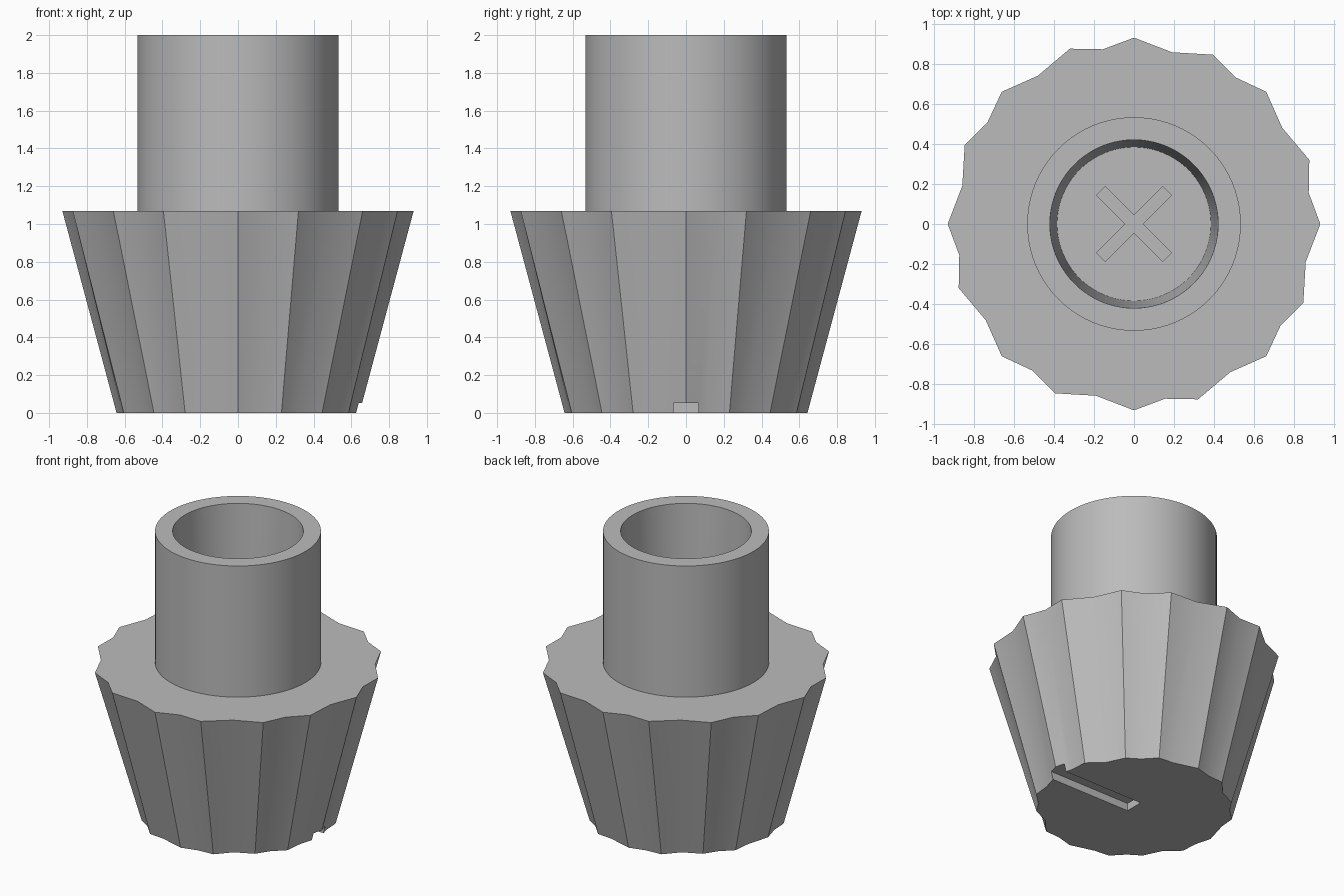
import bpy, bmesh, math
from mathutils import Matrix, Vector

old = bpy.data.objects.get("Cube")
if old:
    bpy.data.objects.remove(old, do_unlink=True)

COLLAR_Z = 1.07

# One plain grey plastic
grey = bpy.data.materials.new("grey plastic")
grey.use_nodes = True
colour = (0.5, 0.5, 0.5, 1)
grey.diffuse_color = colour
grey.node_tree.nodes["Principled BSDF"].inputs["Base Color"].default_value = colour


def finish(name, bm, smooth=False):
    bmesh.ops.recalc_face_normals(bm, faces=bm.faces)
    mesh = bpy.data.meshes.new(name)
    bm.to_mesh(mesh)
    bm.free()
    mesh.materials.append(grey)
    obj = bpy.data.objects.new(name, mesh)
    bpy.context.collection.objects.link(obj)
    if smooth:
        select(obj)
        bpy.ops.object.shade_smooth_by_angle(angle=math.radians(30))
    return obj


def select(obj):
    bpy.ops.object.select_all(action='DESELECT')
    obj.select_set(True)
    bpy.context.view_layer.objects.active = obj


def add_box(bm, low, high):
    low, high = Vector(low), Vector(high)
    size = high - low
    matrix = Matrix.Translation((low + high) / 2) @ Matrix.Diagonal((*size, 1))
    return bmesh.ops.create_cube(bm, size=1, matrix=matrix)["verts"]


def fluted_ring(bm, quarter, z):
    # Repeat a quarter outline four times around the axis
    ring = []
    for turn in range(4):
        spin = Matrix.Rotation(turn * math.pi / 2, 3, 'Z')
        ring += [bm.verts.new(spin @ Vector((x, y, z))) for x, y in quarter]
    return ring


# Fluted, tapering grip: ridges and valleys alternate
top_outline = [(.93, 0), (.872, .155), (.875, .32), (.74, .48),
               (.66, .66), (.51, .73), (.395, .845), (.19, .857)]
base_outline = [(.643, 0), (.612, .115), (.605, .23), (.505, .32),
                (.445, .445), (.36, .50), (.28, .585), (.17, .595)]
bm = bmesh.new()
lower = fluted_ring(bm, base_outline, 0)
upper = fluted_ring(bm, top_outline, COLLAR_Z)
count = len(lower)
for i in range(count):
    j = (i + 1) % count
    bm.faces.new((lower[i], lower[j], upper[j], upper[i]))
bm.faces.new(upper)
bm.faces.new(lower[::-1])
grip = finish("fluted_grip", bm)

# Pointer slot cut in the underside, from the centre to the rim
bm = bmesh.new()
add_box(bm, (0, -.065, -.1), (.9, .065, .053))
cutter = finish("slot_cutter", bm)
cutter.hide_render = True
cut = grip.modifiers.new("pointer slot", 'BOOLEAN')
cut.operation = 'DIFFERENCE'
cut.solver = 'EXACT'
cut.object = cutter
select(grip)
bpy.ops.object.modifier_apply(modifier=cut.name)
bpy.data.objects.remove(cutter, do_unlink=True)
select(grip)
bpy.ops.object.shade_smooth_by_angle(angle=math.radians(30))

# Hollow collar with a slightly tapered bore
bm = bmesh.new()
profile = [(.383, COLLAR_Z - .02), (.42, 2), (.533, 2), (.533, COLLAR_Z - .02)]
verts = [bm.verts.new((r, 0, z)) for r, z in profile]
edges = [bm.edges.new((verts[i], verts[(i + 1) % 4])) for i in range(4)]
bmesh.ops.spin(bm, geom=verts + edges, cent=(0, 0, 0), axis=(0, 0, 1),
               angle=math.tau, steps=80, use_merge=True)
bmesh.ops.remove_doubles(bm, verts=bm.verts, dist=.0001)
finish("collar_tube", bm, smooth=True)

# Diagonal cross on the floor of the bore
bm = bmesh.new()
for quarter in range(4):
    arm = add_box(bm, (.032, -.032, COLLAR_Z - .02), (.235, .032, COLLAR_Z + .04))
    turn = Matrix.Rotation(math.pi / 4 + quarter * math.pi / 2, 3, 'Z')
    bmesh.ops.rotate(bm, verts=arm, cent=(0, 0, 0), matrix=turn)
add_hub = add_box(bm, (-.032, -.032, COLLAR_Z - .02), (.032, .032, COLLAR_Z + .04))
bmesh.ops.rotate(bm, verts=add_hub, cent=(0, 0, 0),
                 matrix=Matrix.Rotation(math.pi / 4, 3, 'Z'))
finish("floor_cross", bm)
